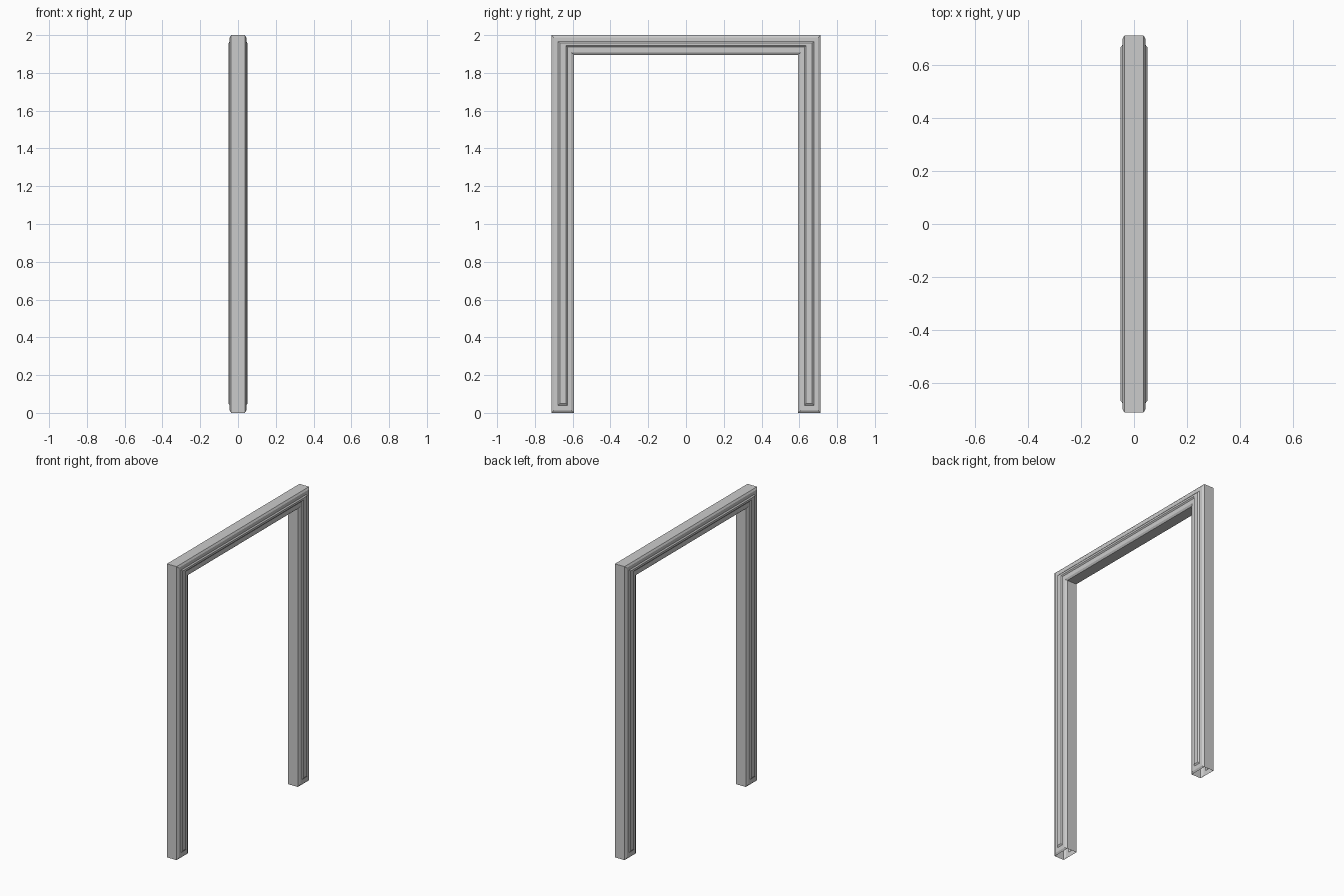
import bpy, bmesh

if "Cube" in bpy.data.objects:
    bpy.data.objects.remove(bpy.data.objects["Cube"])

# Moulding steps from the outer side wall to the raised strip:
# x, leg outer y, leg inner y, lintel top z, lintel bottom z, leg foot z
STEPS = [
    (0.036, 0.713, 0.592, 2.000, 1.896, 0.000),   # side wall edge
    (0.044, 0.700, 0.608, 1.988, 1.908, 0.012),   # chamfered border
    (0.044, 0.677, 0.627, 1.965, 1.936, 0.040),   # foot of raised strip
    (0.051, 0.668, 0.634, 1.957, 1.944, 0.050),   # top of raised strip
]


def ring(bm, x, yo, yi, zo, zi, zb):
    """One U-shaped outline of the frame at depth x."""
    pts = [(-yo, zb), (-yo, zo), (yo, zo), (yo, zb),
           (yi, zb), (yi, zi), (-yi, zi), (-yi, zb)]
    return [bm.verts.new((x, y, z)) for y, z in pts]


bm = bmesh.new()
levels = [(-s[0],) + s[1:] for s in reversed(STEPS)] + STEPS
rings = [ring(bm, *lv) for lv in levels]

# Bridge the outlines; the feet stay open between the two side walls
middle = len(STEPS) - 1
for n, (a, b) in enumerate(zip(rings, rings[1:])):
    for i in range(8):
        j = (i + 1) % 8
        if n == middle and i in (3, 7):
            continue
        bm.faces.new((a[i], a[j], b[j], b[i]))

# Flat tops of the raised strips, mitred at the corners
for r in (rings[0], rings[-1]):
    for q in ((0, 1, 6, 7), (1, 2, 5, 6), (2, 3, 4, 5)):
        bm.faces.new([r[k] for k in q])

bmesh.ops.recalc_face_normals(bm, faces=bm.faces[:])
mesh = bpy.data.meshes.new("door_frame")
bm.to_mesh(mesh)
bm.free()
bpy.context.collection.objects.link(bpy.data.objects.new("door_frame", mesh))
